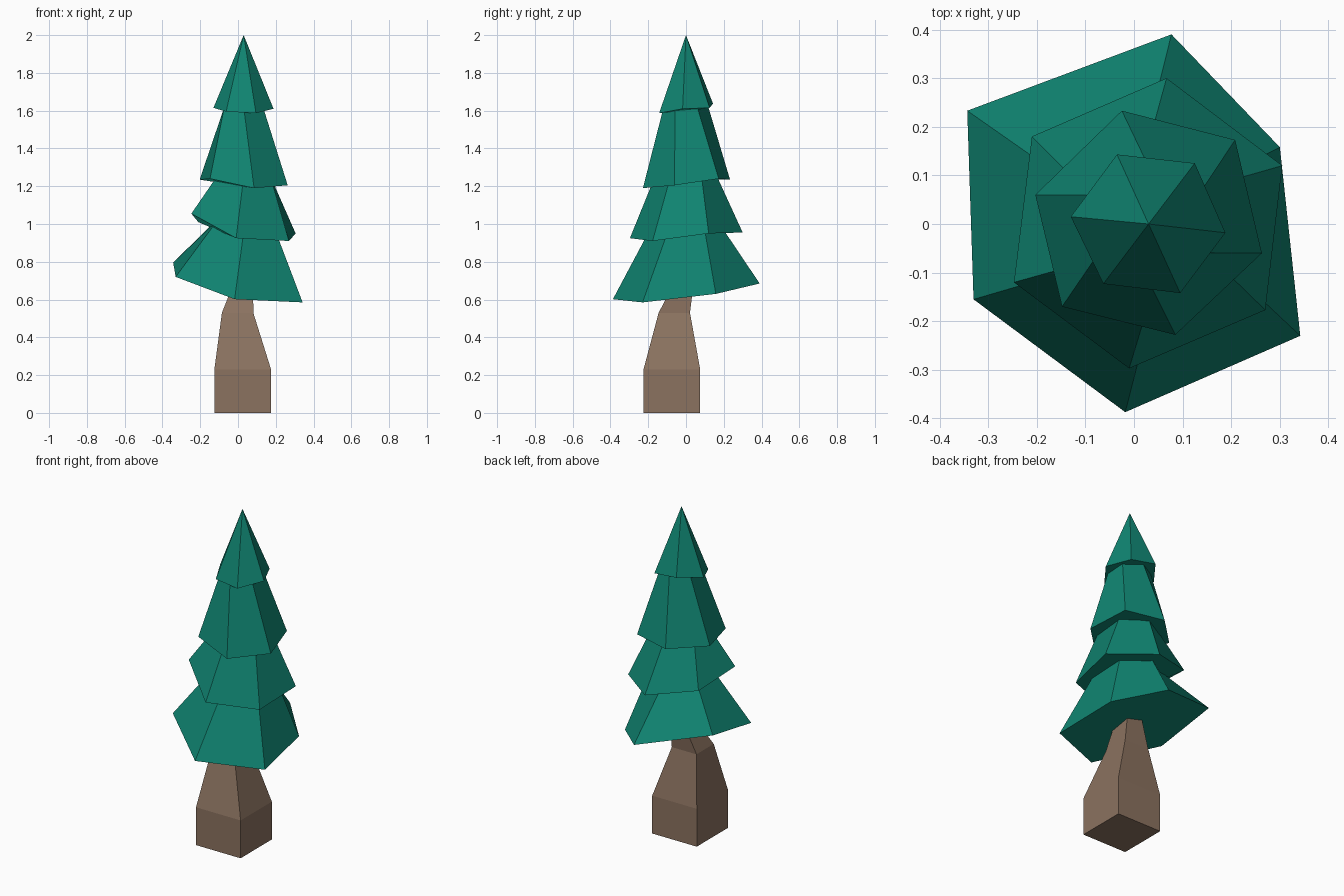
import bpy
from math import cos, sin, radians

if "Cube" in bpy.data.objects:
    bpy.data.objects.remove(bpy.data.objects["Cube"])


def material(name, rgb):
    m = bpy.data.materials.new(name)
    m.diffuse_color = (*rgb, 1)
    m.use_nodes = True
    m.node_tree.nodes["Principled BSDF"].inputs["Base Color"].default_value = m.diffuse_color
    return m


def loft(name, rings, mat, apex=None):
    """Bridge equal-sized rings from bottom to top, ending in a cap or a point."""
    n = len(rings[0])
    verts = [p for ring in rings for p in ring]
    faces = [tuple(reversed(range(n)))]
    for r in range(len(rings) - 1):
        for i in range(n):
            j = (i + 1) % n
            faces.append((r * n + i, r * n + j, (r + 1) * n + j, (r + 1) * n + i))
    last = (len(rings) - 1) * n
    if apex:
        verts.append(apex)
        faces += [(last + i, last + (i + 1) % n, len(verts) - 1) for i in range(n)]
    else:
        faces.append(tuple(range(last, last + n)))
    mesh = bpy.data.meshes.new(name)
    mesh.from_pydata(verts, [], faces)
    mesh.update()
    mesh.materials.append(mat)
    ob = bpy.data.objects.new(name, mesh)
    bpy.context.collection.objects.link(ob)
    return ob


def square(cx, cy, half, z):
    return [(cx + sx * half, cy + sy * half, z)
            for sx, sy in ((-1, -1), (1, -1), (1, 1), (-1, 1))]


def hexagon(radius, z, start):
    return [(0.03 + radius * cos(radians(start + 60 * i)),
             radius * sin(radians(start + 60 * i)), z) for i in range(6)]


bark = material("bark", (0.26, 0.17, 0.117))
needles = material("needles", (0.005, 0.23, 0.165))

# Leaning square trunk
loft("trunk", [square(0.025, -0.075, 0.15, 0), square(0.025, -0.075, 0.15, 0.23),
               square(-0.002, -0.062, 0.083, 0.53), square(0.035, 0.0, 0.045, 0.72)], bark)

# Foliage tiers: uneven tilted hexagonal skirts, counterclockwise from the left
bottom = [(-0.343, 0.233, 0.795), (-0.33, -0.155, 0.72), (-0.018, -0.387, 0.602),
          (0.342, -0.23, 0.585), (0.30, 0.158, 0.63), (0.077, 0.39, 0.685)]
lower = [(-0.21, 0.18, 1.01), (-0.247, -0.12, 1.055), (-0.01, -0.297, 0.925),
         (0.27, -0.177, 0.91), (0.305, 0.12, 0.95), (0.067, 0.30, 0.955)]
upper = [(-0.203, 0.06, 1.235), (-0.148, -0.17, 1.24), (0.085, -0.228, 1.19),
         (0.263, -0.06, 1.205), (0.208, 0.173, 1.24), (-0.025, 0.233, 1.235)]
crown = [(-0.13, 0.015, 1.615), (-0.063, -0.123, 1.595), (0.095, -0.142, 1.587),
         (0.188, -0.018, 1.61), (0.125, 0.125, 1.615), (-0.035, 0.143, 1.637)]

loft("bottom_tier", [bottom, hexagon(0.165, 1.02, 153)], needles)
loft("lower_tier", [lower, hexagon(0.165, 1.25, 150)], needles)
loft("upper_tier", [upper, hexagon(0.118, 1.62, 150)], needles)
loft("crown_tier", [crown], needles, apex=(0.03, 0, 2))
